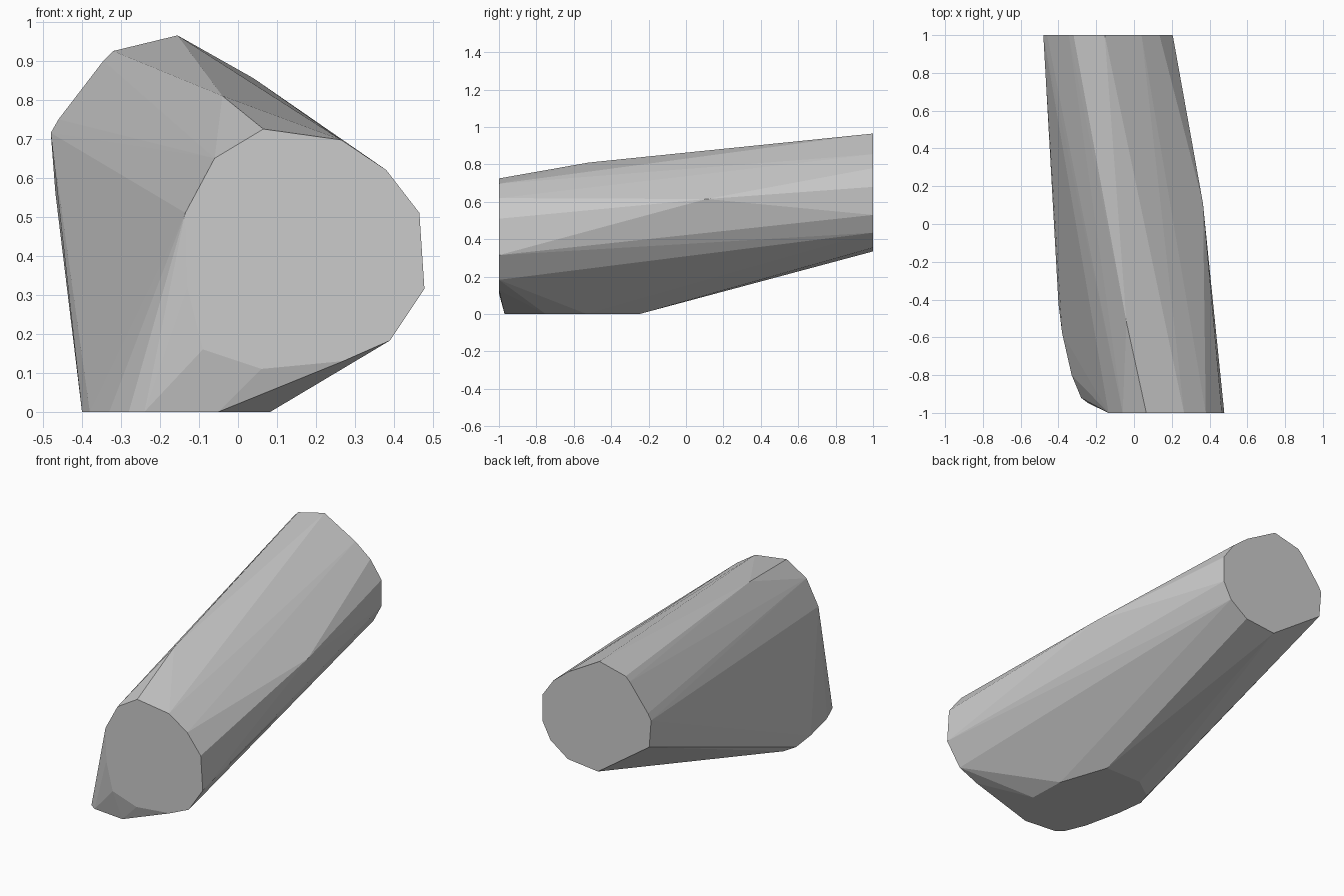
import bpy, bmesh

# Flat front end (x, z) at y = -1
front = [(-0.135, 0.51), (-0.06, 0.65), (0.065, 0.725), (0.265, 0.697),
         (0.38, 0.62), (0.465, 0.51), (0.478, 0.315), (0.39, 0.183),
         (0.27, 0.13), (0.06, 0.11), (-0.09, 0.16), (-0.13, 0.32)]

# Flat back end (x, z) at y = 1
back = [(-0.155, 0.965), (-0.32, 0.925), (-0.345, 0.90), (-0.46, 0.75),
        (-0.48, 0.715), (-0.468, 0.56), (-0.145, 0.335), (0.045, 0.355),
        (0.155, 0.435), (0.205, 0.53), (0.205, 0.68), (0.135, 0.78), (0.04, 0.855)]

# Flat resting foot (x, y) at z = 0
foot = [(-0.05, -0.97), (-0.24, -0.95), (-0.28, -0.92), (-0.33, -0.80),
        (-0.38, -0.58), (-0.40, -0.42), (-0.375, -0.34), (-0.25, -0.25),
        (-0.02, -0.25), (0.075, -0.53), (0.083, -0.75)]

# Slight bulges on the top and right flank
bulges = [(-0.04, -0.52, 0.81), (0.365, 0.11, 0.615)]

points = ([(x, -1, z) for x, z in front] + [(x, 1, z) for x, z in back]
          + [(x, y, 0) for x, y in foot] + bulges)

# Wrap the three flat ends in one faceted convex skin
bm = bmesh.new()
for p in points:
    bm.verts.new(p)
result = bmesh.ops.convex_hull(bm, input=bm.verts[:])
loose = [v for v in bm.verts if not v.link_faces]
bmesh.ops.delete(bm, geom=loose, context='VERTS')
bmesh.ops.dissolve_limit(bm, angle_limit=0.01, verts=bm.verts[:], edges=bm.edges[:])
bmesh.ops.recalc_face_normals(bm, faces=bm.faces[:])

mesh = bpy.data.meshes.new("faceted_log")
bm.to_mesh(mesh)
bm.free()
bpy.context.collection.objects.link(bpy.data.objects.new("faceted_log", mesh))
